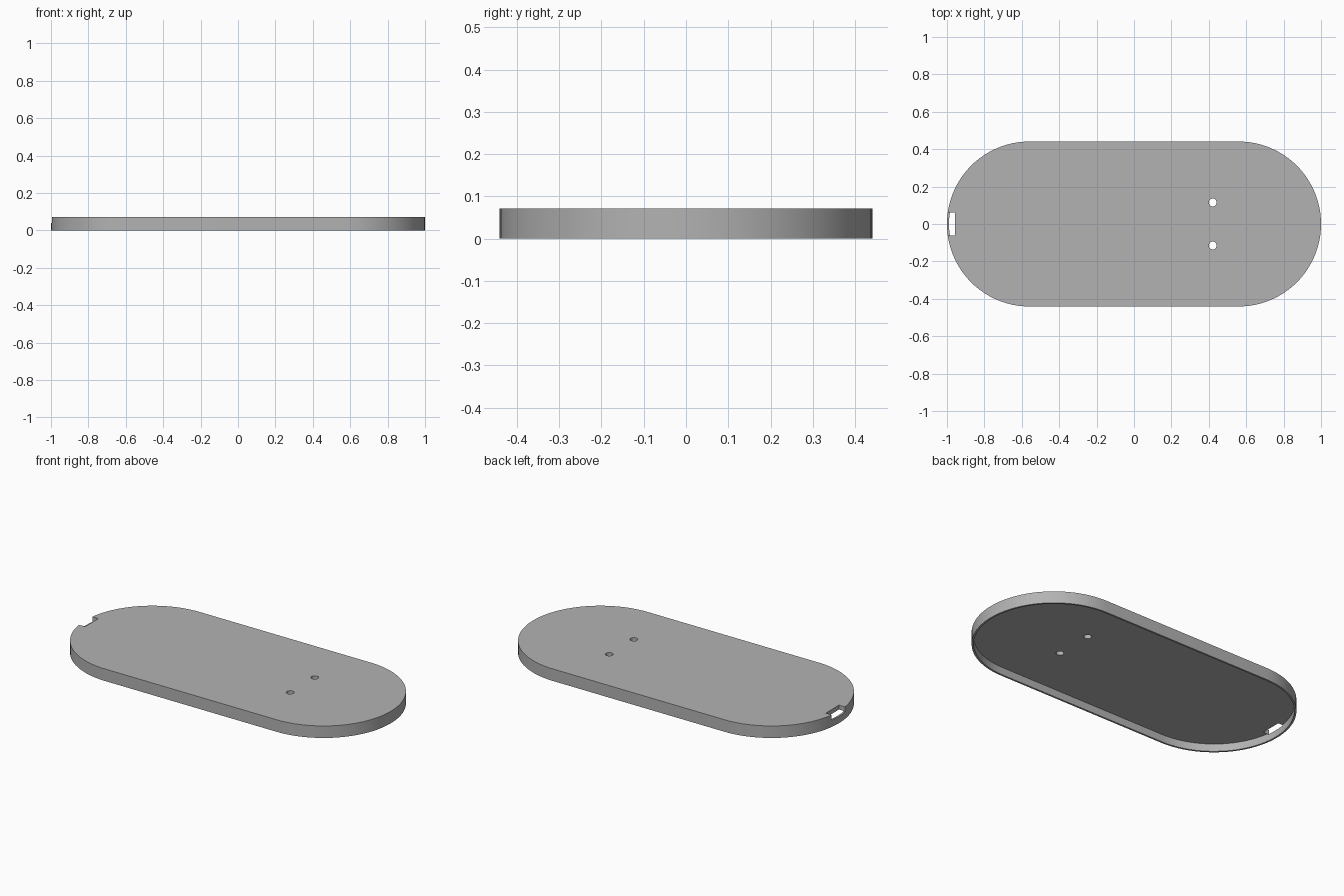
import bpy, bmesh
from math import pi, cos, sin

old = bpy.data.objects.get("Cube")
if old:
    bpy.data.objects.remove(old, do_unlink=True)

LENGTH, RADIUS, HEIGHT = 2.0, 0.441, 0.071
WALL, PLATE = 0.011, 0.026

grey = bpy.data.materials.new("plain_grey")
grey.use_nodes = True
colour = (0.45, 0.45, 0.45, 1)
grey.diffuse_color = colour
grey.node_tree.nodes["Principled BSDF"].inputs["Base Color"].default_value = colour


def prism(name, outline, z0, z1):
    """Extrude a closed outline from z0 up to z1."""
    bm = bmesh.new()
    base = bm.faces.new([bm.verts.new((x, y, z0)) for x, y in outline])
    top = bmesh.ops.extrude_face_region(bm, geom=[base])["geom"]
    verts = [v for v in top if isinstance(v, bmesh.types.BMVert)]
    bmesh.ops.translate(bm, verts=verts, vec=(0, 0, z1 - z0))
    bmesh.ops.recalc_face_normals(bm, faces=bm.faces)
    mesh = bpy.data.meshes.new(name)
    bm.to_mesh(mesh)
    bm.free()
    mesh.materials.append(grey)
    obj = bpy.data.objects.new(name, mesh)
    bpy.context.collection.objects.link(obj)
    return obj


def arc(cx, cy, r, start, sweep, steps):
    angles = [start + sweep * i / steps for i in range(steps + 1)]
    return [(cx + r * cos(a), cy + r * sin(a)) for a in angles]


def stadium(r):
    cx = LENGTH / 2 - RADIUS
    return arc(cx, 0, r, -pi / 2, pi, 48) + arc(-cx, 0, r, pi / 2, pi, 48)


# Rounded tray cover, open underneath
cover = prism("cover_shell", stadium(RADIUS), 0, HEIGHT)
cutters = [prism("hollow_cutter", stadium(RADIUS - WALL), -0.1, HEIGHT - PLATE)]

# Pair of screw holes
for side in (-1, 1):
    ring = arc(0.421, side * 0.115, 0.021, 0, 2 * pi, 32)[:-1]
    cutters.append(prism("hole_cutter", ring, 0.02, 0.2))

# Cable notch through the plate and the top of the end wall
notch = [(-1.1, -0.062), (-0.956, -0.062), (-0.956, 0.062), (-1.1, 0.062)]
cutters.append(prism("notch_cutter", notch, 0.04, 0.2))

bpy.ops.object.select_all(action="DESELECT")
bpy.context.view_layer.objects.active = cover
cover.select_set(True)
for cutter in cutters:
    cutter.hide_render = True
    mod = cover.modifiers.new("cut", "BOOLEAN")
    mod.operation = "DIFFERENCE"
    mod.solver = "EXACT"
    mod.object = cutter
    bpy.ops.object.modifier_apply(modifier=mod.name)
    bpy.data.objects.remove(cutter, do_unlink=True)

bpy.ops.object.shade_smooth_by_angle(angle=pi / 6)
